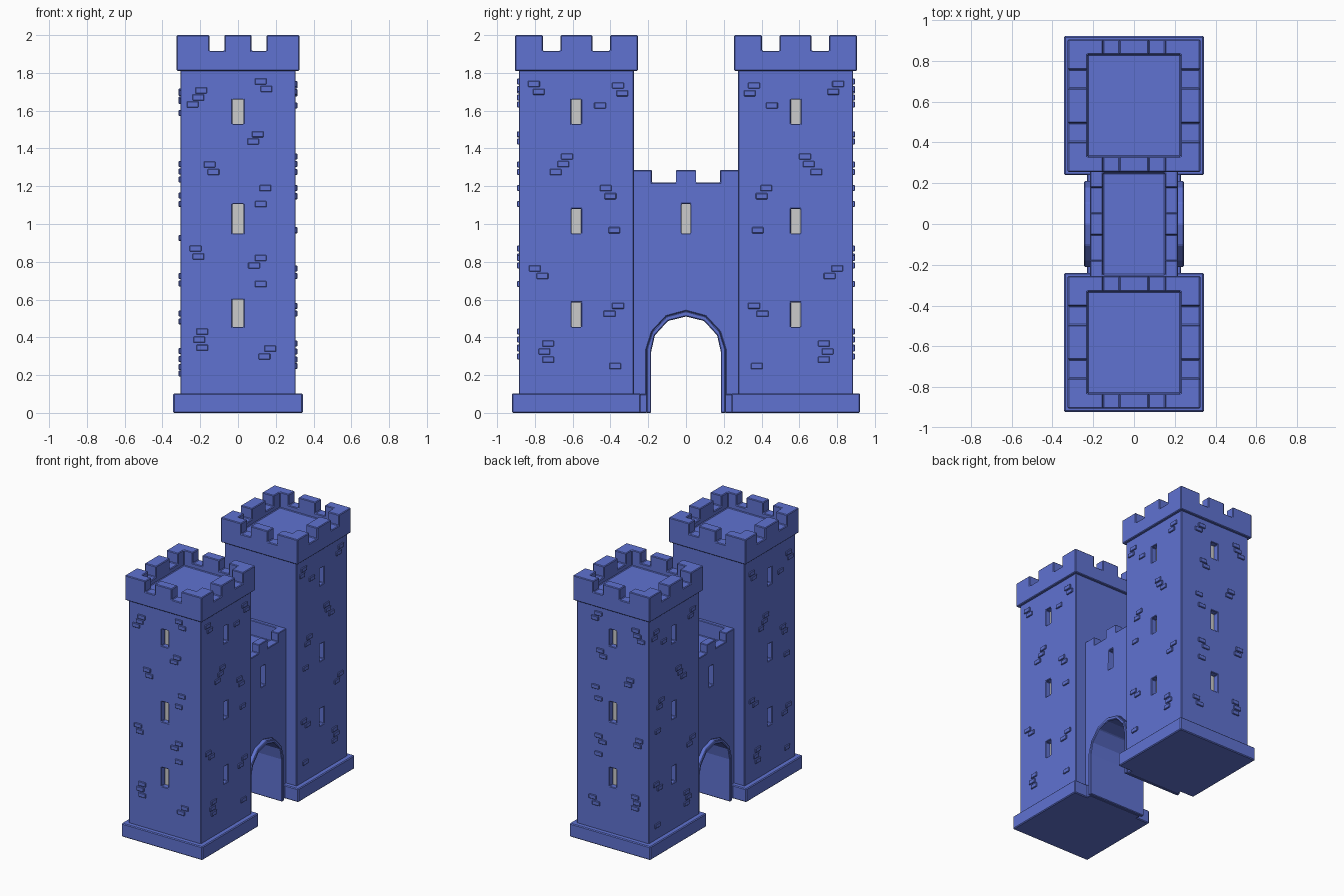
import bpy, bmesh
from mathutils import Vector

if "Cube" in bpy.data.objects:
    bpy.data.objects.remove(bpy.data.objects["Cube"])

stone = bpy.data.materials.new("blue_stone")
stone.diffuse_color = (0.115, 0.17, 0.64, 1)
stone.use_nodes = True
stone.node_tree.nodes["Principled BSDF"].inputs["Base Color"].default_value = stone.diffuse_color


def finish(name, bm, mat=stone):
    bmesh.ops.recalc_face_normals(bm, faces=bm.faces)
    me = bpy.data.meshes.new(name)
    bm.to_mesh(me)
    bm.free()
    if mat:
        me.materials.append(mat)
    ob = bpy.data.objects.new(name, me)
    bpy.context.collection.objects.link(ob)
    return ob


def boxes(name, ranges, mat=stone):
    """Each range is x0, x1, y0, y1, z0, z1."""
    bm = bmesh.new()
    for x0, x1, y0, y1, z0, z1 in ranges:
        vs = bmesh.ops.create_cube(bm, size=1)["verts"]
        for v in vs:
            v.co = Vector(((x0 + x1) / 2 + v.co.x * (x1 - x0),
                           (y0 + y1) / 2 + v.co.y * (y1 - y0),
                           (z0 + z1) / 2 + v.co.z * (z1 - z0)))
    return finish(name, bm, mat)


def extrude_x(name, profile, h):
    """Extrude a y-z profile from x=-h to x=h."""
    bm = bmesh.new()
    f = bm.faces.new([bm.verts.new((-h, y, z)) for y, z in profile])
    r = bmesh.ops.extrude_face_region(bm, geom=[f])
    for v in r["geom"]:
        if isinstance(v, bmesh.types.BMVert):
            v.co.x = h
    return finish(name, bm)


def cut(ob, ranges):
    tool = boxes("cutter", ranges)
    m = ob.modifiers.new("cut", "BOOLEAN")
    m.operation, m.solver, m.object = "DIFFERENCE", "EXACT", tool
    m.use_self = True
    dg = bpy.context.evaluated_depsgraph_get()
    me = bpy.data.meshes.new_from_object(ob.evaluated_get(dg))
    ob.modifiers.clear()
    ob.data = me
    bpy.data.objects.remove(tool)


def bevel(ob, w):
    m = ob.modifiers.new("bevel", "BEVEL")
    m.width, m.segments, m.limit_method = w, 1, "ANGLE"


def mirror(ob):
    m = ob.modifiers.new("mirror", "MIRROR")
    m.use_axis = (False, True, False)
    m.use_mirror_merge = False


C, H, D = -0.58, 0.305, 0.045   # tower centre y, half width, window depth

# tower bodies with window recesses
holes, panes = [], []
for z0, z1, zf in ((0.455, 0.585, 0.60), (0.95, 1.08, 1.105), (1.53, 1.66, 1.66)):
    holes.append((-0.03, 0.03, C - H - 0.1, C - H + D, z0, zf))
    panes.append((-0.029, 0.029, C - H + D - 0.004, C - H + D + 0.004, z0, zf))
    for s in (-1, 1):
        a, b = sorted((s * (H - D), s * (H + 0.1)))
        holes.append((a, b, C - 0.026, C + 0.026, z0, z1))
        x = s * (H - D)
        panes.append((x - 0.004, x + 0.004, C - 0.025, C + 0.025, z0, z1))
tower = boxes("tower_body", [(-H, H, C - H, C + H, 0.02, 1.85)])
cut(tower, holes)
bevel(tower, 0.004)
mirror(tower)
mirror(boxes("tower_window_panes", panes, None))

# tower plinths
base = boxes("tower_plinth", [(-0.343, 0.343, C - 0.342, C + 0.34, 0, 0.103)])
bevel(base, 0.006)
mirror(base)

# crenellated tower tops
top = boxes("tower_parapet", [(-0.325, 0.325, C - 0.325, C + 0.325, 1.81, 2.0)])
slots = [(-0.228, 0.228, C - 0.252, C + 0.25, 1.88, 2.2)]
for s in (-1, 1):
    slots.append((s * 0.112 - 0.04, s * 0.112 + 0.04, C - 0.5, C + 0.5, 1.917, 2.2))
    slots.append((-0.5, 0.5, C + s * 0.131 - 0.047, C + s * 0.131 + 0.047, 1.917, 2.2))
cut(top, slots)
bevel(top, 0.005)
mirror(top)

# scattered raised bricks
front = [(.12, 1.755), (.15, 1.715), (-.195, 1.707), (-.21, 1.67), (-.24, 1.633),
         (.105, 1.475), (.08, 1.437), (-.15, 1.315), (-.13, 1.275), (.145, 1.19),
         (.12, 1.105), (-.225, .87), (-.21, .828), (.12, .82), (.085, .78),
         (.12, .682), (-.19, .43), (-.205, .388), (-.19, .345), (.17, .34), (.14, .298)]
side = [(-.805, 1.742), (-.78, 1.7), (-.36, 1.733), (-.337, 1.692), (-.455, 1.628),
        (-.63, 1.357), (-.65, 1.317), (-.69, 1.275), (-.425, 1.19), (-.4, 1.147),
        (-.38, .967), (-.8, .765), (-.76, .725), (-.36, .567), (-.405, .525),
        (-.73, .367), (-.75, .325), (-.73, .282), (-.375, .248)]
w, h, p = 0.031, 0.016, 0.009
bricks = [(x - w, x + w, C - H - p, C - H + 0.01, z - h, z + h) for x, z in front]
for y, z in side:
    bricks.append((H - 0.01, H + p, y - w, y + w, z - h, z + h))
    y2, z2 = 2 * C - y, z - 0.04
    bricks.append((-H - p, -H + 0.01, y2 - w, y2 + w, z2 - h, z2 + h))
brick = boxes("tower_bricks", bricks)
bevel(brick, 0.003)
mirror(brick)


# gate wall with arch opening and battlements
def arch(pts):
    return pts + [(-y, z) for y, z in reversed(pts[:-1])]


outer = arch([(-0.21, 0), (-0.21, 0.335), (-0.18, 0.43), (-0.104, 0.512), (0, 0.54)])
inner = arch([(-0.184, 0), (-0.184, 0.325), (-0.165, 0.41), (-0.095, 0.487), (0, 0.51)])
crest = arch([(-0.29, 0), (-0.29, 1.285), (-0.18, 1.285), (-0.18, 1.22),
              (-0.053, 1.22), (-0.053, 1.285), (0, 1.285)])
wall = extrude_x("gate_wall", crest + outer[::-1], 0.215)
cut(wall, [(-0.152, 0.152, -0.25, 0.25, 1.17, 1.5),
           (0.17, 0.4, -0.025, 0.025, 0.95, 1.105),
           (-0.4, -0.17, -0.025, 0.025, 0.95, 1.105)])
bevel(wall, 0.004)
boxes("gate_window_panes", [(s * 0.17 - 0.004, s * 0.17 + 0.004, -0.024, 0.024, 0.95, 1.105)
                            for s in (-1, 1)], None)

# arch surround and small plinths beside it
trim = extrude_x("arch_surround", outer + inner[::-1], 0.245)
bevel(trim, 0.005)
foot = boxes("gate_plinth", [(-0.23, 0.23, -0.26, -0.205, 0, 0.1)])
bevel(foot, 0.005)
mirror(foot)
